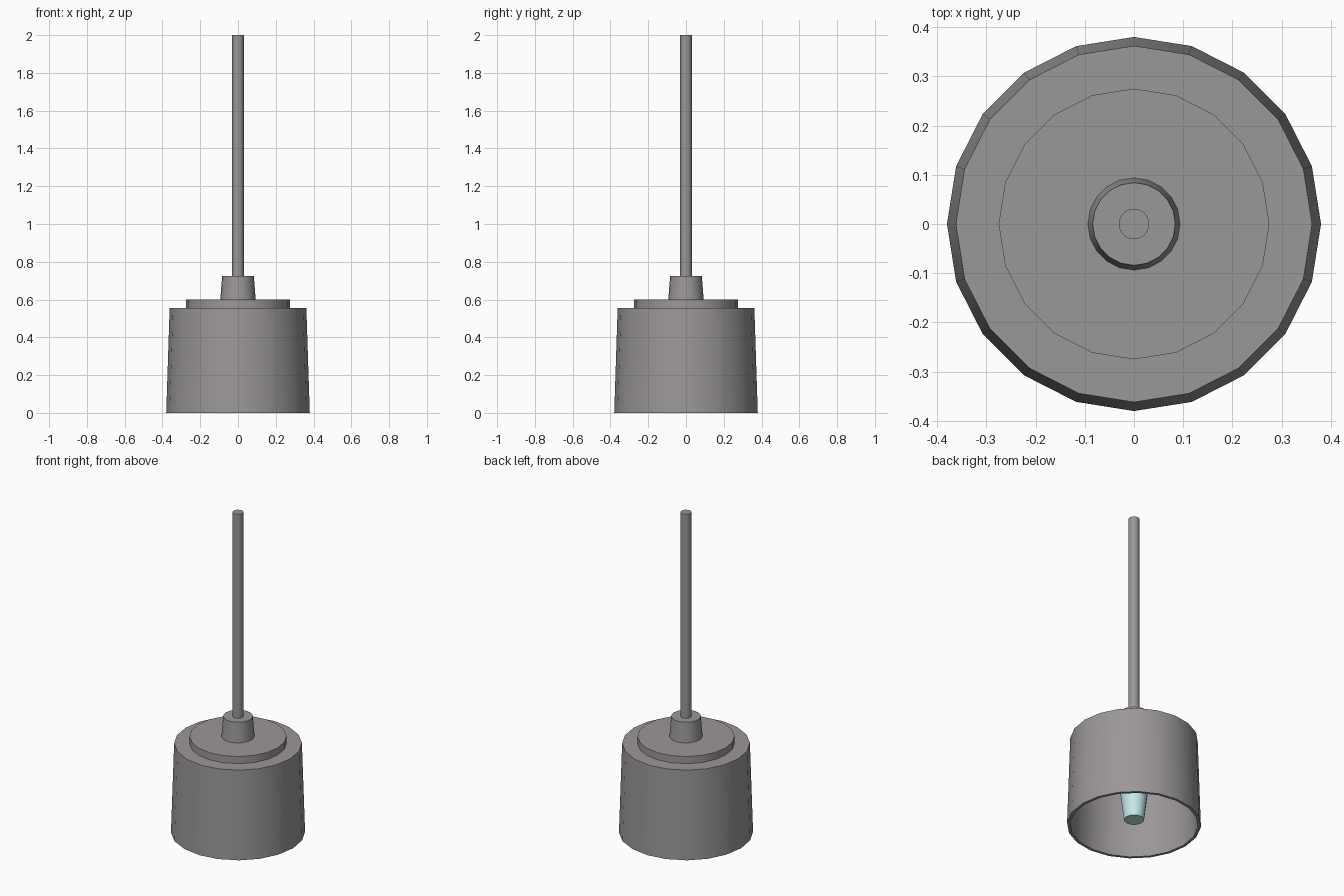
import bpy, bmesh, math

if "Cube" in bpy.data.objects:
    bpy.data.objects.remove(bpy.data.objects["Cube"])

SIDES = 20


def material(name, rgb):
    m = bpy.data.materials.new(name)
    m.diffuse_color = (*rgb, 1)
    m.use_nodes = True
    m.node_tree.nodes["Principled BSDF"].inputs["Base Color"].default_value = m.diffuse_color
    return m


metal = material("warm grey metal", (0.33, 0.31, 0.315))
glow = material("pale aqua glass", (0.60, 0.87, 0.87))


def lathe(name, profile, mat):
    """Revolve an (r, z) profile about z; r = 0 makes a flat cap."""
    bm = bmesh.new()
    rings = []
    for r, z in profile:
        n = SIDES if r > 0 else 1
        rings.append([bm.verts.new((r * math.cos(2 * math.pi * i / SIDES),
                                    r * math.sin(2 * math.pi * i / SIDES), z))
                      for i in range(n)])
    for a, b in zip(rings, rings[1:]):
        for i in range(SIDES):
            j = (i + 1) % SIDES
            quad = [a[i % len(a)], a[j % len(a)], b[j % len(b)], b[i % len(b)]]
            bm.faces.new(list(dict.fromkeys(quad)))
    # Merge the cap triangles into single flat polygons
    bmesh.ops.dissolve_verts(bm, verts=[r[0] for r in rings if len(r) == 1])
    bmesh.ops.recalc_face_normals(bm, faces=bm.faces)
    mesh = bpy.data.meshes.new(name)
    bm.to_mesh(mesh)
    bm.free()
    mesh.materials.append(mat)
    ob = bpy.data.objects.new(name, mesh)
    bpy.context.collection.objects.link(ob)
    bpy.ops.object.select_all(action='DESELECT')
    ob.select_set(True)
    bpy.context.view_layer.objects.active = ob
    bpy.ops.object.shade_smooth_by_angle(angle=math.radians(30))
    return ob


# Hollow tapered shade: outer wall, rim, inner wall and ceiling
lathe("shade", [(0, 0.555), (0.362, 0.555), (0.38, 0), (0.363, 0),
                (0.346, 0.54), (0, 0.54)], metal)
# Raised disc on the shade
lathe("top_disc", [(0, 0.55), (0.275, 0.55), (0.275, 0.60), (0, 0.60)], metal)
# Tapered collar holding the rod
lathe("collar", [(0, 0.595), (0.094, 0.595), (0.084, 0.725), (0, 0.725)], metal)
# Hanging rod
lathe("rod", [(0, 0.72), (0.031, 0.72), (0.031, 2.0), (0, 2.0)], metal)
# Bulb socket inside the shade
lathe("bulb_socket", [(0, 0.30), (0.09, 0.30), (0.09, 0.545), (0, 0.545)], metal)
# Bulb, narrowing downwards
lathe("bulb", [(0, 0.033), (0.057, 0.033), (0.09, 0.305), (0, 0.305)], glow)
